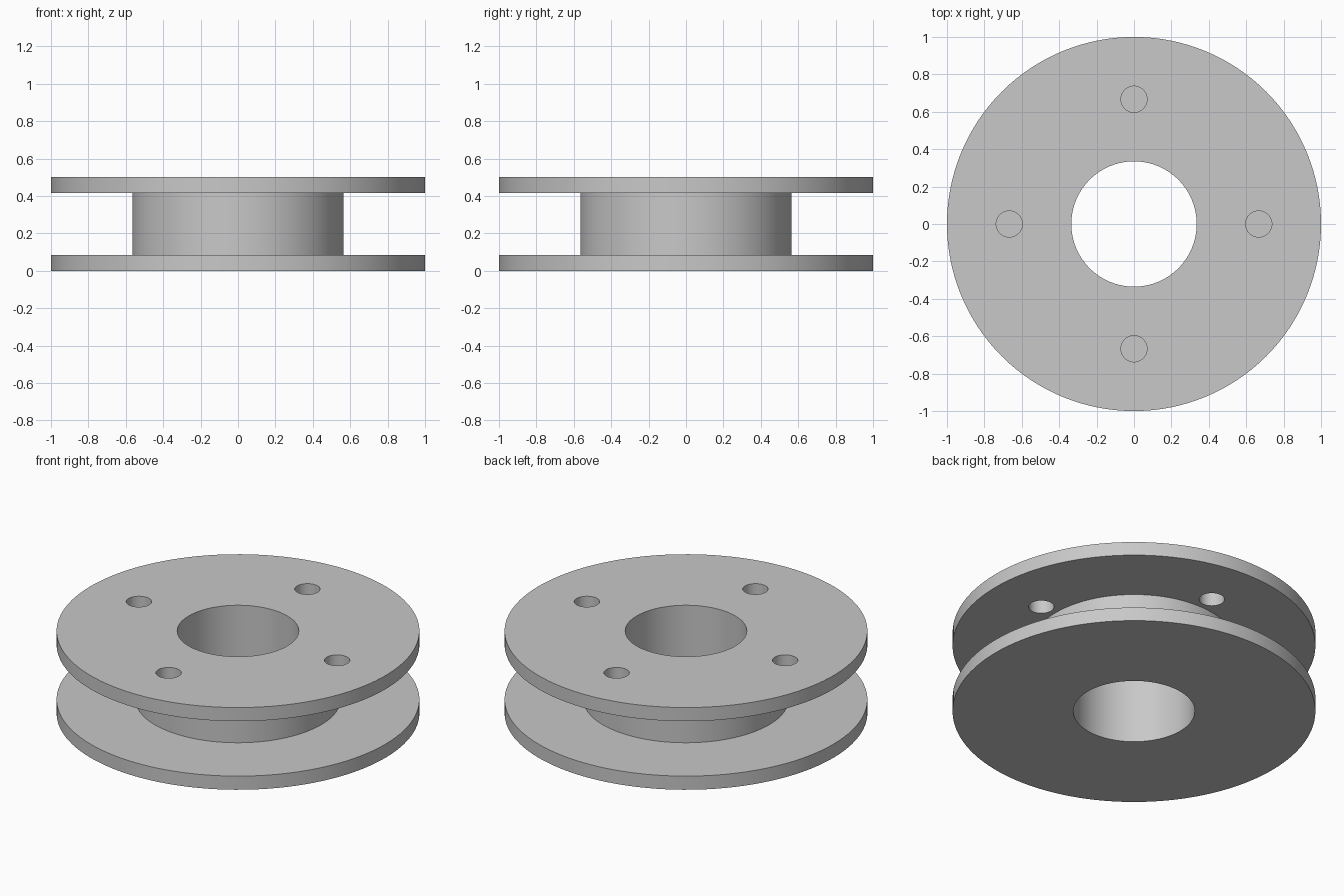
import bpy
import bmesh
from math import cos, sin, pi, radians
from mathutils import Vector, Matrix

cube = bpy.data.objects.get("Cube")
if cube:
    bpy.data.objects.remove(cube, do_unlink=True)

SEGMENTS = 128
OUTER, HUB, BORE = 1.0, 0.565, 0.335
HEIGHT, FLANGE = 0.5, 0.083
BOLT_CIRCLE, BOLT_RADIUS = 0.667, 0.07

grey = bpy.data.materials.new("plain grey")
grey.use_nodes = True
colour = (0.58, 0.58, 0.58, 1)
grey.diffuse_color = colour
grey.node_tree.nodes["Principled BSDF"].inputs["Base Color"].default_value = colour


def add_object(name, bm):
    bmesh.ops.recalc_face_normals(bm, faces=bm.faces)
    mesh = bpy.data.meshes.new(name)
    bm.to_mesh(mesh)
    bm.free()
    mesh.materials.append(grey)
    obj = bpy.data.objects.new(name, mesh)
    bpy.context.collection.objects.link(obj)
    return obj


def lathe(name, profile):
    """Revolve a closed (radius, height) outline around the z axis."""
    bm = bmesh.new()
    rings = []
    for i in range(SEGMENTS):
        a = 2 * pi * i / SEGMENTS
        rings.append([bm.verts.new((r * cos(a), r * sin(a), z)) for r, z in profile])
    for i, ring in enumerate(rings):
        following = rings[(i + 1) % SEGMENTS]
        for j in range(len(profile)):
            k = (j + 1) % len(profile)
            bm.faces.new((ring[j], following[j], following[k], ring[k]))
    return add_object(name, bm)


# Spool: two flanges joined by a hollow hub
top_under = HEIGHT - FLANGE
spool = lathe("flanged_spool", [
    (BORE, 0), (OUTER, 0), (OUTER, FLANGE), (HUB, FLANGE),
    (HUB, top_under), (OUTER, top_under), (OUTER, HEIGHT), (BORE, HEIGHT),
])

# Four bolt holes through the upper flange only
bm = bmesh.new()
for i in range(4):
    a = i * pi / 2
    spot = Vector((BOLT_CIRCLE * cos(a), BOLT_CIRCLE * sin(a), HEIGHT - FLANGE / 2))
    bmesh.ops.create_cone(bm, cap_ends=True, segments=48, radius1=BOLT_RADIUS,
                          radius2=BOLT_RADIUS, depth=FLANGE * 2,
                          matrix=Matrix.Translation(spot))
cutter = add_object("bolt_hole_cutter", bm)
cutter.hide_render = True

holes = spool.modifiers.new("bolt_holes", "BOOLEAN")
holes.operation = "DIFFERENCE"
holes.solver = "EXACT"
holes.object = cutter

bpy.ops.object.select_all(action="DESELECT")
spool.select_set(True)
bpy.context.view_layer.objects.active = spool
bpy.ops.object.modifier_apply(modifier=holes.name)
bpy.data.objects.remove(cutter, do_unlink=True)
bpy.ops.object.shade_smooth_by_angle(angle=radians(30))
